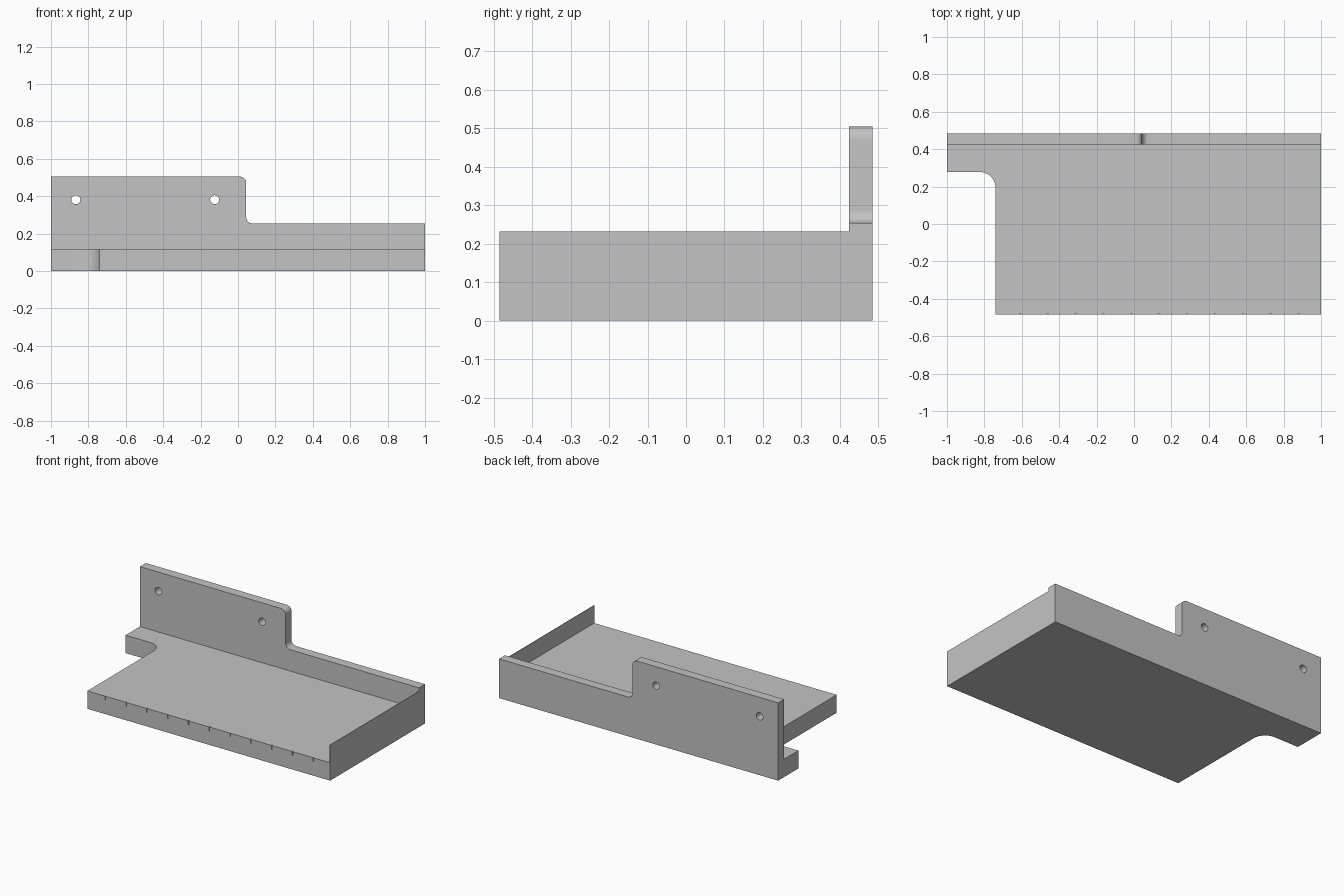
import bpy, bmesh, math
from mathutils import Matrix, Vector

cube = bpy.data.objects.get("Cube")
if cube:
    bpy.data.objects.remove(cube, do_unlink=True)

grey = bpy.data.materials.new("plain grey")
grey.use_nodes = True
grey.diffuse_color = (0.55, 0.55, 0.55, 1)
grey.node_tree.nodes["Principled BSDF"].inputs["Base Color"].default_value = grey.diffuse_color


def add_object(name, bm):
    bmesh.ops.recalc_face_normals(bm, faces=bm.faces)
    mesh = bpy.data.meshes.new(name)
    bm.to_mesh(mesh)
    bm.free()
    mesh.materials.append(grey)
    obj = bpy.data.objects.new(name, mesh)
    bpy.context.scene.collection.objects.link(obj)
    return obj


def prism(name, points, offset):
    """Extrude a closed outline along an offset vector."""
    bm = bmesh.new()
    face = bm.faces.new([bm.verts.new(p) for p in points])
    result = bmesh.ops.extrude_face_region(bm, geom=[face])
    verts = [g for g in result["geom"] if isinstance(g, bmesh.types.BMVert)]
    bmesh.ops.translate(bm, verts=verts, vec=Vector(offset))
    return add_object(name, bm)


def arc(cx, cy, radius, start, end, steps=10):
    angles = [math.radians(start + (end - start) * i / steps) for i in range(steps + 1)]
    return [(cx + radius * math.cos(a), cy + radius * math.sin(a)) for a in angles]


def add_box(bm, centre, size):
    matrix = Matrix.Translation(centre) @ Matrix.Diagonal((*size, 1))
    bmesh.ops.create_cube(bm, size=1, matrix=matrix)


def cut(obj, cutter):
    """Subtract the cutter, keep the result as plain mesh, smooth the curves."""
    mod = obj.modifiers.new("cut", 'BOOLEAN')
    mod.operation = 'DIFFERENCE'
    mod.solver = 'EXACT'
    mod.object = cutter
    bpy.context.view_layer.update()
    evaluated = obj.evaluated_get(bpy.context.evaluated_depsgraph_get())
    mesh = bpy.data.meshes.new_from_object(evaluated)
    obj.modifiers.clear()
    obj.data = mesh
    bpy.data.objects.remove(cutter, do_unlink=True)
    mesh.shade_smooth()
    mesh.set_sharp_from_angle(angle=math.radians(30))


FRONT, BACK, PLATE = -0.485, 0.485, 0.424
FLOOR, STEP, TOP = 0.116, 0.254, 0.504

# Floor slab with a rounded corner cut-out
outline = [(1, FRONT), (1, PLATE), (-1, PLATE), (-1, 0.278)]
outline += arc(-0.825, 0.193, 0.085, 90, 0)
outline += [(-0.74, FRONT)]
floor = prism("floor_slab", [(x, y, 0) for x, y in outline], (0, 0, FLOOR))

# Ruler notches along the front edge
bm = bmesh.new()
for i in range(11):
    add_box(bm, (-0.61 + 0.149 * i, FRONT, FLOOR), (0.006, 0.012, 0.05))
cut(floor, add_object("notch_cutter", bm))

# Stepped back plate with rounded step
r = 0.033
profile = [(-1, 0), (1, 0), (1, STEP)]
profile += arc(0.044 + r, STEP + r, r, 270, 180)
profile += arc(0.044 - r, TOP - r, r, 0, 90)
profile += [(-1, TOP)]
plate = prism("back_plate", [(x, PLATE, z) for x, z in profile], (0, BACK - PLATE, 0))

# Mounting holes through the back plate
bm = bmesh.new()
for x in (-0.867, -0.125):
    matrix = Matrix.Translation((x, 0.45, 0.381)) @ Matrix.Rotation(math.pi / 2, 4, 'X')
    bmesh.ops.create_cone(bm, cap_ends=True, segments=24, radius1=0.024,
                          radius2=0.024, depth=0.3, matrix=matrix)
cut(plate, add_object("hole_cutter", bm))

# Thin end wall on the left side
bm = bmesh.new()
add_box(bm, (0.9985, (FRONT + PLATE) / 2, (FLOOR + 0.231) / 2),
        (0.003, PLATE - FRONT, 0.231 - FLOOR))
add_object("end_wall", bm)
